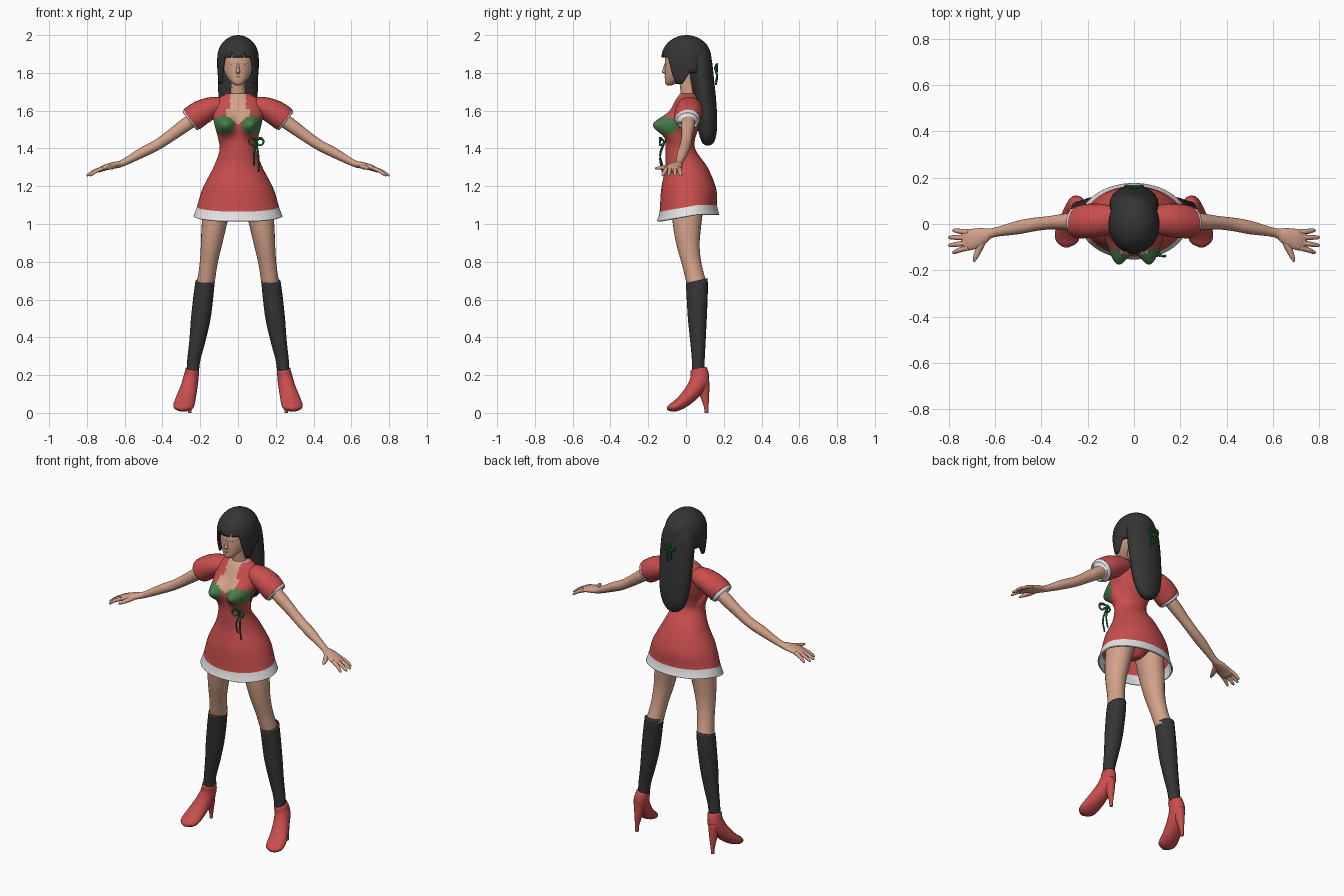
import bpy, bmesh, math
from mathutils import Vector

if "Cube" in bpy.data.objects:
    bpy.data.objects.remove(bpy.data.objects["Cube"])


def material(name, rgb):
    m = bpy.data.materials.new(name)
    m.use_nodes = True
    m.diffuse_color = (*rgb, 1)
    m.node_tree.nodes["Principled BSDF"].inputs["Base Color"].default_value = (*rgb, 1)
    return m


RED = material("red cloth", (0.58, 0.075, 0.075))
WHITE = material("white trim", (0.78, 0.78, 0.78))
SKIN = material("skin", (0.65, 0.36, 0.25))
BLACK = material("black hair", (0.035, 0.035, 0.036))
STOCKING = material("black stocking", (0.035, 0.035, 0.035))
GREEN = material("green cloth", (0.065, 0.2, 0.07))
RIBBON = material("green ribbon", (0.015, 0.16, 0.04))
X, Z = Vector((1, 0, 0)), Vector((0, 0, 1))


def spline(points, steps):
    """Catmull-Rom interpolation of tuples."""
    out = []
    for i in range(len(points) - 1):
        p = [points[max(0, min(len(points) - 1, i + k))] for k in (-1, 0, 1, 2)]
        for s in range(steps):
            t = s / steps
            out.append([b + 0.5 * t * (c - a + t * (2*a - 5*b + 4*c - d + t * (3*(b - c) + d - a)))
                        for a, b, c, d in zip(*p)])
    return out + [list(points[-1])]


def finish(name, bm, mats, mirror=False, thickness=0):
    bmesh.ops.recalc_face_normals(bm, faces=bm.faces)
    me = bpy.data.meshes.new(name)
    bm.to_mesh(me)
    bm.free()
    for m in mats:
        me.materials.append(m)
    for p in me.polygons:
        p.use_smooth = True
    ob = bpy.data.objects.new(name, me)
    bpy.context.collection.objects.link(ob)
    if thickness:
        mod = ob.modifiers.new("Thickness", "SOLIDIFY")
        mod.thickness, mod.offset = thickness, -1
    if mirror:
        ob.modifiers.new("Mirror", "MIRROR").use_mirror_merge = False
    return ob


def loft(name, mats, points, sides=24, steps=4, axis=None, side=X, caps=(True, True),
         mirror=False, thickness=0, shape=None, paint=None):
    """Skin elliptical sections (x, y, z, half width, half depth) along a path."""
    rows = spline(points, steps)
    centres = [Vector(r[:3]) for r in rows]
    bm, rings = bmesh.new(), []
    for i, r in enumerate(rows):
        t = axis or (centres[min(i + 1, len(rows) - 1)] - centres[max(i - 1, 0)]).normalized()
        u = (side - t * side.dot(t)).normalized()
        v = t.cross(u)
        ring = []
        for k in range(sides):
            a = math.tau * k / sides
            co = centres[i] + u * math.cos(a) * max(r[3], .002) + v * math.sin(a) * max(r[4], .002)
            ring.append(bm.verts.new(shape(co) if shape else co))
        rings.append(ring)
    for a, b in zip(rings, rings[1:]):
        for k in range(sides):
            j = (k + 1) % sides
            bm.faces.new((a[k], a[j], b[j], b[k]))
    for wanted, ring in zip(caps, (rings[0], rings[-1])):
        if wanted:
            bm.faces.new(ring)
    if paint:
        for f in bm.faces:
            f.material_index = paint(f.calc_center_median())
    return finish(name, bm, mats, mirror, thickness)


def tube(name, mat, strands, radius):
    cu = bpy.data.curves.new(name, "CURVE")
    cu.dimensions, cu.bevel_depth, cu.bevel_resolution = "3D", radius, 2
    cu.resolution_u, cu.use_fill_caps = 6, True
    for pts in strands:
        sp = cu.splines.new("BEZIER")
        sp.bezier_points.add(len(pts) - 1)
        for bp, co in zip(sp.bezier_points, pts):
            bp.co = co
            bp.handle_left_type = bp.handle_right_type = "AUTO"
    cu.materials.append(mat)
    ob = bpy.data.objects.new(name, cu)
    bpy.context.collection.objects.link(ob)


# Dress: bust swell, dipping front hem, and painted neckline, cups and trim
def hem_dip(y):
    return 0.035 * min(1, max(0, 0.3 - y / 0.2))


def dress_shape(co):
    if co.y < 0.02:
        co.y -= 0.085 * math.exp(-((abs(co.x) - .073) / .055)**2 - ((co.z - 1.525) / .055)**2)
    co.z -= hem_dip(co.y) * max(0, min(1, (1.2 - co.z) / .1))
    return co


def dress_paint(c):
    ax = abs(c.x)
    if c.z < 1.102 - hem_dip(c.y):
        return 1
    if c.y < -.05 and ((ax - .078) / .06)**2 + ((c.z - 1.523) / .05)**2 < 1:
        return 3
    opening = .042 if c.z > 1.61 else max(0, min(.06, (c.z - 1.525) * 1.3))
    if c.z > 1.688 or (c.y < .01 and ax < opening):
        return 2
    return 0


loft("dress", (RED, WHITE, SKIN, GREEN), [
    (0, .012, 1.05, .235, .165), (0, .012, 1.1, .217, .152), (0, .014, 1.19, .187, .145),
    (0, .002, 1.3, .13, .112), (0, -.028, 1.39, .098, .08), (0, -.03, 1.45, .105, .078),
    (0, -.015, 1.53, .125, .09), (0, .005, 1.61, .138, .082), (0, .012, 1.66, .11, .065),
    (0, .016, 1.69, .062, .048)], sides=80, steps=9, axis=Z, caps=(False, True),
    thickness=.008, shape=dress_shape, paint=dress_paint)
loft("briefs", (RED,), [(0, .01, 1.08, .02, .035), (0, .015, 1.12, .07, .075),
                        (0, .015, 1.19, .14, .11), (0, 0, 1.29, .11, .09)], axis=Z)

# Puffed sleeves with trim
ALONG_Y = Vector((0, 1, 0))
loft("sleeves", (RED,), [(.07, .02, 1.63, .05, .04), (.13, .018, 1.618, .068, .056),
     (.19, .014, 1.592, .074, .066), (.235, .008, 1.562, .07, .068), (.246, .008, 1.554, .066, .065)],
     side=ALONG_Y, caps=(True, False), mirror=True)
loft("sleeve_trim", (WHITE,), [(.225, .008, 1.57, .064, .062), (.248, .008, 1.552, .066, .065),
     (.257, .008, 1.545, .058, .055), (.248, .008, 1.552, .035, .035)],
     side=ALONG_Y, caps=(False, True), mirror=True)

# Arms, hands and fingers
loft("arms", (SKIN,), [(.16, .015, 1.605, .035, .035), (.27, .012, 1.53, .036, .036),
     (.36, .006, 1.465, .029, .031), (.43, -.002, 1.418, .029, .028), (.5, -.015, 1.382, .029, .027),
     (.61, -.038, 1.323, .02, .018), (.65, -.05, 1.312, .034, .018), (.7, -.066, 1.3, .045, .016),
     (.735, -.072, 1.285, .042, .012), (.745, -.073, 1.28, .03, .006)],
     side=ALONG_Y, mirror=True)
for finger, y0, x1, y1 in (("little", -.035, .785, -.028), ("ring", -.058, .802, -.058),
                           ("middle", -.082, .802, -.092), ("index", -.102, .785, -.122)):
    loft(finger + "_fingers", (SKIN,), [(.715, y0, 1.295, .012, .011),
         ((.72 + x1) / 2, (y0 + y1) / 2, 1.279, .011, .01), (x1 - .008, y1, 1.26, .008, .007),
         (x1, y1, 1.256, .003, .003)], sides=10, side=ALONG_Y, mirror=True)
loft("thumbs", (SKIN,), [(.645, -.06, 1.312, .014, .013), (.668, -.105, 1.302, .015, .013),
     (.683, -.14, 1.297, .011, .01), (.692, -.163, 1.294, .004, .004)], sides=10, mirror=True)

# Legs, stockings and heeled shoes
loft("legs", (SKIN,), [(.09, .015, 1.2, .075, .085), (.108, .008, 1.1, .075, .085),
     (.128, .006, .98, .065, .073), (.142, .012, .88, .055, .06), (.157, .032, .78, .047, .052),
     (.172, .058, .68, .048, .054)], axis=Z, mirror=True)
loft("stockings", (STOCKING,), [(.174, .057, .7, .051, .058), (.183, .059, .62, .053, .056),
     (.197, .06, .5, .052, .05), (.215, .063, .38, .043, .041), (.234, .065, .28, .035, .034),
     (.241, .065, .2, .032, .034)], axis=-Z, mirror=True,
     shape=lambda co: co + Z * max(0, co.z - .65) * (co.y - .06) * 5)
loft("shoes", (RED,), [(.241, .067, .232, .036, .044), (.25, .073, .18, .041, .05),
     (.262, .045, .125, .046, .045), (.278, -.005, .07, .053, .037), (.288, -.05, .038, .055, .029),
     (.293, -.08, .028, .043, .021), (.295, -.1, .024, .012, .009)], mirror=True)
loft("shoe_heels", (RED,), [(.252, .083, .18, .034, .04), (.253, .097, .1, .022, .026),
     (.256, .107, .03, .011, .012), (.256, .108, 0, .01, .011)], axis=-Z, sides=16, mirror=True)

# Neck, head and face
loft("neck", (SKIN,), [(0, .018, 1.62, .06, .045), (0, .015, 1.68, .043, .042),
                       (0, .004, 1.75, .037, .039), (0, 0, 1.81, .04, .042)], axis=Z)
loft("head", (SKIN,), [(0, -.088, 1.733, .01, .01), (0, -.078, 1.747, .032, .032),
     (0, -.052, 1.78, .06, .06), (0, -.032, 1.82, .077, .081), (0, -.016, 1.87, .085, .095),
     (0, 0, 1.92, .088, .1), (0, 0, 1.975, .05, .06)], sides=32, axis=Z)
loft("nose", (SKIN,), [(0, -.108, 1.85, .005, .005), (0, -.114, 1.82, .008, .009),
     (0, -.116, 1.805, .012, .012), (0, -.108, 1.795, .006, .005)], sides=12, axis=-Z)
tube("closed_eyes", BLACK, [[(s * .02, -.108, 1.848), (s * .038, -.1, 1.846),
                             (s * .057, -.085, 1.856)] for s in (-1, 1)], .0022)
tube("lips", SKIN, [[(-.02, -.1, 1.774), (0, -.11, 1.776), (.02, -.1, 1.774)]], .005)


# Fringe and side locks: a cap whose lower edge follows the direction it faces
def fringe_edge(phi):
    if phi < .75:
        return 1.92 if abs(phi - .33) < .05 else 1.882
    if phi < 1.1:
        return 1.88 - (phi - .75) * .4
    return 1.74 if phi < 1.4 else 1.74 + min(.06, (phi - 1.4) * .2)


def hair_cap(columns=96, rows=16):
    bm, grid = bmesh.new(), []
    for k in range(columns):
        phi = math.tau * k / columns
        edge = fringe_edge(min(phi, math.tau - phi))
        column = []
        for r in range(1, rows + 1):
            z = 2 - (2 - edge) * (r / rows)**2
            w = math.sqrt(max(0, 1 - (max(0, z - 1.88) / .12)**2))
            w *= 1 - max(0, 1.82 - z) * .8
            column.append(bm.verts.new((.11 * w * math.sin(phi), .002 - .132 * w * math.cos(phi), z)))
        grid.append(column)
    top = bm.verts.new((0, .002, 2))
    for a, b in zip(grid, grid[1:] + grid[:1]):
        bm.faces.new((top, a[0], b[0]))
        for r in range(rows - 1):
            bm.faces.new((a[r], a[r + 1], b[r + 1], b[r]))
    finish("hair_cap", bm, (BLACK,), thickness=.012)


hair_cap()
loft("long_back_hair", (BLACK,), [(0, .06, 1.95, .06, .045), (0, .07, 1.88, .098, .064),
     (0, .085, 1.77, .106, .063), (0, .1, 1.65, .102, .06), (0, .11, 1.55, .094, .055),
     (0, .115, 1.475, .075, .046), (0, .116, 1.43, .042, .03), (0, .116, 1.416, .01, .01)],
     sides=32, axis=-Z)


# Ribbon bows
def bow(name, x, y, z, out, tails):
    strands = []
    for s, drop in zip((-1, 1), tails):
        for lift in (.014, .022):
            strands.append([(x, y, z), (x + s * .02, y + out, z + lift), (x + s * .038, y + out, z + .006),
                            (x + s * .022, y + out, z - .018), (x, y, z)])
        strands.append([(x, y, z), (x + s * .012, y + out, z - drop / 2), (x + s * .012, y + out / 2, z - drop)])
    strands.append([(x - .006, y + out, z), (x + .006, y + out, z)])
    tube(name, RIBBON, strands, .0048)


bow("waist_bow", .097, -.112, 1.435, -.025, (.125, .16))
bow("hair_bow", 0, .152, 1.825, .012, (.07, .09))
